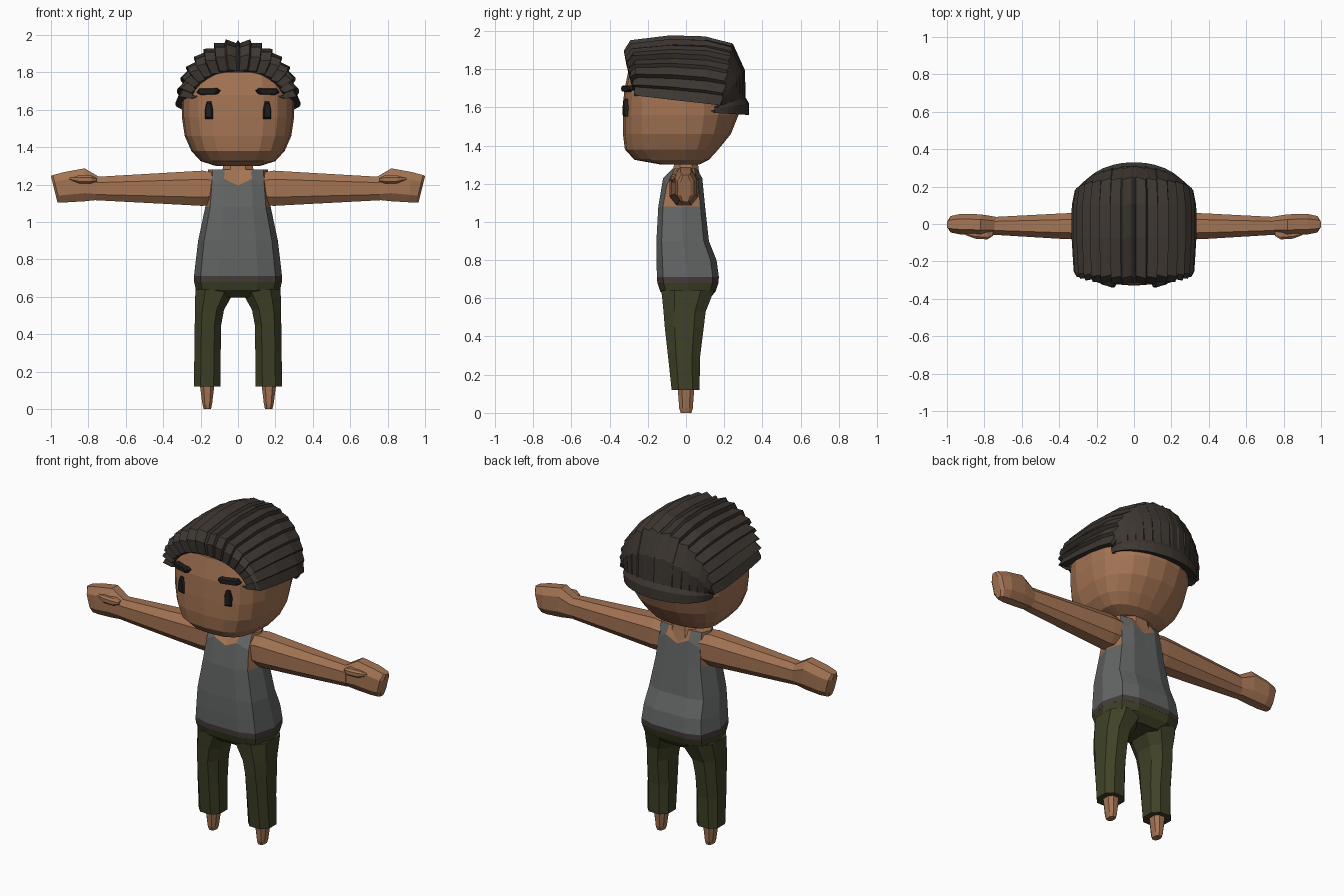
import bpy
import bmesh
from math import sin, cos, pi, radians, copysign
from mathutils import Vector, Matrix

cube = bpy.data.objects.get("Cube")
if cube:
    bpy.data.objects.remove(cube, do_unlink=True)


def make_material(name, r, g, b):
    mat = bpy.data.materials.new(name)
    mat.use_nodes = True
    mat.diffuse_color = (r, g, b, 1)
    mat.node_tree.nodes["Principled BSDF"].inputs["Base Color"].default_value = (r, g, b, 1)
    return mat


skin = make_material("brown skin", .37, .175, .088)
hair = make_material("dark hair", .047, .038, .031)
black = make_material("black features", .014, .012, .012)
shirt = make_material("grey shirt", .125, .13, .13)
belt = make_material("dark waistband", .06, .045, .043)
trousers = make_material("olive trousers", .05, .053, .02)


def loft(name, rings, materials, rule=None, closed=True):
    """Skin a list of rings, cap both ends and colour faces by a rule."""
    bm = bmesh.new()
    rows = [[bm.verts.new(p) for p in ring] for ring in rings]
    count = len(rows[0])
    for low, high in zip(rows, rows[1:]):
        for i in range(count if closed else count - 1):
            j = (i + 1) % count
            bm.faces.new((low[i], low[j], high[j], high[i]))
    if closed:
        bm.faces.new(rows[0])
        bm.faces.new(rows[-1])
    bmesh.ops.recalc_face_normals(bm, faces=bm.faces)
    if rule:
        for face in bm.faces:
            face.material_index = rule(face.calc_center_median())
    mesh = bpy.data.meshes.new(name)
    bm.to_mesh(mesh)
    bm.free()
    for mat in materials:
        mesh.materials.append(mat)
    obj = bpy.data.objects.new(name, mesh)
    bpy.context.collection.objects.link(obj)
    return obj


def power(value, exponent):
    return copysign(abs(value) ** exponent, value)


def level(z, left, right, front, back, sides=8, square=2.5):
    """Horizontal rounded ring between four limits."""
    cx, hx = (left + right) / 2, (right - left) / 2
    cy, hy = (front + back) / 2, (back - front) / 2
    turns = [2 * pi * (i + .5) / sides for i in range(sides)]
    return [Vector((cx + hx * power(cos(t), 2 / square),
                    cy + hy * power(sin(t), 2 / square), z)) for t in turns]


def mirrored(rings, side):
    return [[Vector((p.x * side, p.y, p.z)) for p in ring] for ring in rings]


# Head: flat face in front, rounder skull behind
def head_ring(z, half, front, back):
    ring = []
    for i in range(20):
        t = 2 * pi * i / 20
        depth, square = (back, 2.2) if sin(t) > 0 else (-front, 3)
        ring.append(Vector((half * power(cos(t), 2 / square),
                            depth * power(sin(t), 2 / square), z)))
    return ring


head_levels = [(1.3, .12, -.13, .07), (1.325, .2, -.27, .12), (1.38, .25, -.32, .17),
               (1.46, .285, -.33, .235), (1.56, .3, -.33, .275), (1.68, .3, -.325, .28),
               (1.8, .27, -.3, .27), (1.88, .18, -.2, .18)]
loft("head", [head_ring(*row) for row in head_levels], [skin])
loft("neck", [level(z, -w, w, -.8 * w, .8 * w) for z, w in ((1.2, .11), (1.27, .09), (1.34, .075))],
     [skin])

# Hair: swept back strands with overlapping ridges, gathered at a rear rim
hair_rows = [(-.25, -.03, .24, 1.66, .13, 0), (-.27, -.04, .25, 1.66, .155, 1),
             (-.27, -.055, .305, 1.67, .225, 1), (-.25, -.04, .315, 1.66, .29, 1),
             (-.08, 0, .325, 1.64, .335, 1), (.1, 0, .325, 1.62, .35, .9),
             (.18, .06, .31, 1.61, .325, .8), (.17, .13, .295, 1.6, .2, .6),
             (.15, .16, .285, 1.6, .05, .2), (.15, .18, .285, 1.595, .025, 0),
             (.15, .18, .28, 1.57, -.01, 0), (.1, .12, .24, 1.6, 0, 0)]
strands = 8


def hair_columns():
    """Angles and sawtooth heights across one half, mirrored onto the other."""
    half = []
    for s in range(strands):
        start = pi / 2 * s / strands
        half += [(start, .01), (start + pi / 2 * .82 / strands, -.07 if s % 2 else -.045)]
    return half + [(pi / 2, -.02)] + [(pi - a, k) for a, k in reversed(half)]


def hair_row(y, dy, width, z, rise, ridge):
    ring = []
    for a, tooth in hair_columns():
        k = 1.015 + tooth * ridge
        ring.append(Vector((width * k * cos(a), y + dy * sin(a) - tooth * ridge * .2,
                            z + rise * k * sin(a))))
    # Tuck the lower edges in against the head
    first, last = ring[0], ring[-1]
    return ([Vector((first.x * .82, first.y, first.z + .01))] + ring
            + [Vector((last.x * .82, last.y, last.z + .01))])


loft("swept_hair", [hair_row(*row) for row in hair_rows], [hair], closed=False)


# Torso: tank top with straps, skin at neckline and shoulders
def torso_ring(z, half, front, back):
    outline = [(0, -1), (.45, -1), (.85, -.8), (1, 0), (.85, .8), (.45, 1), (0, 1)]
    outline += [(-x, y) for x, y in outline[-2:0:-1]]
    mid, deep = (front + back) / 2, (back - front) / 2
    ring = [Vector((half * x, mid + deep * y, z)) for x, y in outline]
    if z == 1.2:
        for p, (x, y) in zip(ring, outline):
            p.z += .03 if abs(x) == .45 else -.005
    return ring


def torso_colour(c):
    if c.z < .71:
        return 1
    bare = c.z > 1.21 and not .07 < abs(c.x) < .135
    return 2 if bare or (c.z > 1.1 and abs(c.x) > .14) else 0


torso_levels = [(.68, .235, -.15, .17), (.712, .235, -.152, .172), (.8, .225, -.155, .16),
                (.9, .213, -.155, .12), (1.08, .175, -.145, .1), (1.2, .165, -.12, .085),
                (1.28, .16, -.07, .055)]
loft("tank_top", [torso_ring(*row) for row in torso_levels], [shirt, belt, skin], torso_colour)

# Trouser seat
seat_levels = [(.595, .12, -.09, .12), (.635, .225, -.135, .155), (.682, .235, -.15, .17)]
loft("trouser_seat", [torso_ring(*row) for row in seat_levels], [trousers])


# Arm section across the x axis
def arm_ring(x, low, high, front, back, slant=0):
    ring = level(0, front, back, low, high, 8, 2.6)
    return [Vector((x + slant * (p.y - 1.18), p.x, p.y)) for p in ring]


leg_levels = [(.12, .09, .24, -.08, .075), (.3, .088, .238, -.1, .08),
              (.45, .085, .236, -.118, .1), (.53, .07, .235, -.125, .11),
              (.59, .035, .235, -.132, .135), (.64, .005, .235, -.138, .155)]
foot_levels = [(0, .143, .185, -.03, .03), (.025, .137, .192, -.038, .038),
               (.14, .122, .208, -.047, .047)]
arm_levels = [(.13, 1.09, 1.27, -.09, .07), (.19, 1.08, 1.28, -.092, .07),
              (.4, 1.092, 1.267, -.083, .06), (.76, 1.112, 1.245, -.06, .04)]
hand_levels = [(.74, 1.115, 1.243, -.058, .042), (.82, 1.105, 1.292, -.062, .055),
               (.92, 1.1, 1.272, -.06, .058, .1), (.972, 1.1, 1.255, -.048, .045, .25),
               (.984, 1.1, 1.25, -.03, .025, .25)]
thumb_levels = [(.755, 1.215, 1.235, -.066, -.03), (.785, 1.205, 1.25, -.084, -.03),
                (.85, 1.205, 1.25, -.08, -.03), (.9, 1.225, 1.24, -.06, -.03)]


# Eye and brow plates wrapped onto the face
def face_plate(name, outline, x, y, z, yaw, side):
    turn = Matrix.Rotation(yaw, 3, "Z")
    rings = [[turn @ Vector((u * k, d, v * k)) + Vector((x, y, z)) for u, v in outline]
             for d, k in ((.03, 1), (-.004, 1), (-.012, .8))]
    loft(name, mirrored(rings, side), [black])


eye = [(-.021, -.046), (.021, -.046), (.021, .005), (.011, .046), (-.011, .046), (-.021, .005)]
brow = [(-.064, .008), (-.05, -.012), (.04, -.016), (.066, -.002), (.05, .018), (-.045, .02)]

for side, word in ((1, "left_"), (-1, "right_")):
    for part, levels, section, mat in (("trouser_leg", leg_levels, level, trousers),
                                       ("foot", foot_levels, level, skin),
                                       ("arm", arm_levels, arm_ring, skin),
                                       ("hand", hand_levels, arm_ring, skin),
                                       ("thumb", thumb_levels, arm_ring, skin)):
        loft(word + part, mirrored([section(*row) for row in levels], side), [mat])
    face_plate(word + "eye", eye, .155, -.316, 1.597, radians(14), side)
    face_plate(word + "eyebrow", brow, .16, -.312, 1.695, radians(20), side)
